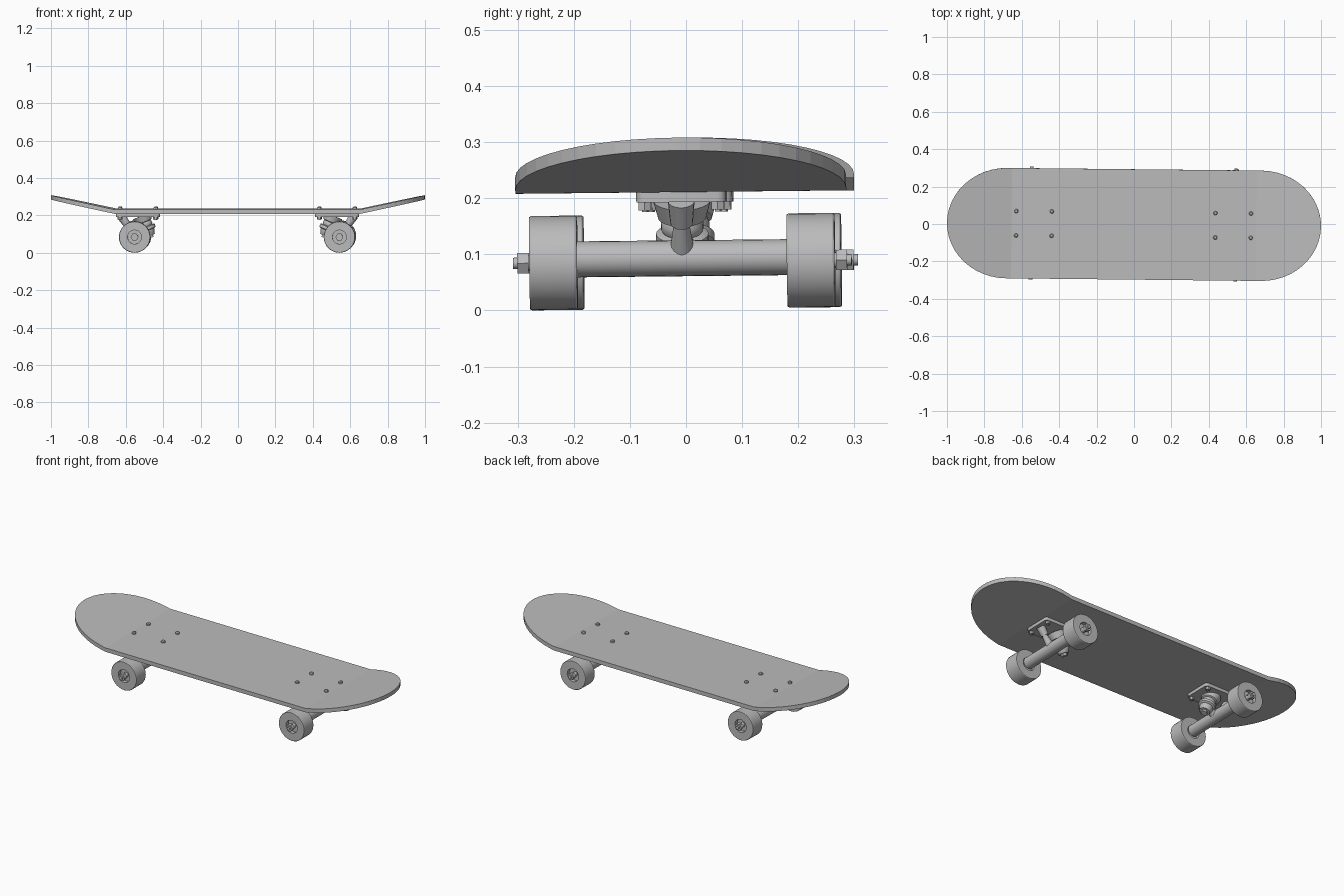
import bpy, bmesh, math
from mathutils import Matrix, Vector

if "Cube" in bpy.data.objects:
    bpy.data.objects.remove(bpy.data.objects["Cube"])

grey = bpy.data.materials.new("plain_grey")
grey.diffuse_color = (0.5, 0.5, 0.5, 1)
grey.use_nodes = True
grey.node_tree.nodes["Principled BSDF"].inputs["Base Color"].default_value = grey.diffuse_color
# the whole board leans and turns very slightly
POSE = Matrix.Rotation(math.radians(-0.6), 4, 'Z') @ Matrix.Rotation(math.radians(0.6), 4, 'X')


def finish(name, bm, matrix=Matrix(), smooth=True):
    bmesh.ops.remove_doubles(bm, verts=bm.verts, dist=1e-5)
    bmesh.ops.recalc_face_normals(bm, faces=bm.faces)
    mesh = bpy.data.meshes.new(name)
    bm.to_mesh(mesh)
    bm.free()
    mesh.materials.append(grey)
    ob = bpy.data.objects.new(name, mesh)
    bpy.context.collection.objects.link(ob)
    ob.matrix_world = POSE @ matrix
    if smooth:
        bpy.ops.object.select_all(action='DESELECT')
        ob.select_set(True)
        bpy.context.view_layer.objects.active = ob
        bpy.ops.object.shade_smooth_by_angle(angle=math.radians(32))
    return ob


def lathe(name, profile, start, direction, sides=24, smooth=True):
    """Turn (radius, distance) points around an axis from start along direction."""
    bm = bmesh.new()
    rings = []
    for r, d in profile:
        rings.append([bm.verts.new((r * math.cos(2 * math.pi * i / sides),
                                    r * math.sin(2 * math.pi * i / sides), d)) for i in range(sides)])
    for a, b in zip(rings, rings[1:]):
        for i in range(sides):
            j = (i + 1) % sides
            bm.faces.new((a[i], a[j], b[j], b[i]))
    bm.faces.new(rings[0])
    bm.faces.new(rings[-1])
    turn = Vector(direction).to_track_quat('Z', 'Y').to_matrix().to_4x4()
    return finish(name, bm, Matrix.Translation(start) @ turn, smooth)


def rod(name, start, end, r0, r1=None, sides=24, smooth=True):
    axis = Vector(end) - Vector(start)
    return lathe(name, [(r0, 0), (r1 or r0, axis.length)], start, axis, sides, smooth)


def box(name, centre, size, bevel=0.0):
    bm = bmesh.new()
    bmesh.ops.create_cube(bm, size=1)
    bmesh.ops.scale(bm, vec=size, verts=bm.verts)
    if bevel:
        edges = [e for e in bm.edges if abs(e.verts[0].co.z - e.verts[1].co.z) > 1e-4]
        bmesh.ops.bevel(bm, geom=edges, offset=bevel, segments=3, affect='EDGES', profile=0.5)
    return finish(name, bm, Matrix.Translation(centre))


# deck: flat middle, straight upturned ends, rounded outline
KINK, ROUND, HALF, THICK = 0.655, 0.68, 0.295, 0.023
half_stations = [(KINK, HALF)]
for k in range(13):
    t = math.pi / 2 * k / 12
    half_stations.append((ROUND + (1 - ROUND) * math.sin(t), max(HALF * math.cos(t), 0.004)))
stations = [(-x, w) for x, w in reversed(half_stations)] + half_stations
bm = bmesh.new()
rows = []
for x, w in stations:
    top = 0.234 + max(0, abs(x) - KINK) * 0.074 / (1 - KINK)
    rows.append([bm.verts.new(p) for p in
                 ((x, -w, top), (x, w, top), (x, w, top - THICK), (x, -w, top - THICK))])
for a, b in zip(rows, rows[1:]):
    for i in range(4):
        j = (i + 1) % 4
        bm.faces.new((a[i], a[j], b[j], b[i]))
bm.faces.new(rows[0])
bm.faces.new(rows[-1])
finish("deck", bm, smooth=False)

AXLE_Z, WHEEL_R = 0.087, 0.084
WHEEL = [(0.018, 0.022), (0.037, 0.022), (0.037, 0), (WHEEL_R - 0.002, 0), (WHEEL_R, 0.003),
         (WHEEL_R, 0.082), (WHEEL_R - 0.002, 0.085), (0.037, 0.085), (0.037, 0.066), (0.018, 0.066)]

# trucks: s is the outward direction along the board
for s, cx, label in ((-1, -0.55, "left"), (1, 0.545, "right")):
    def at(out, y, z):
        return (cx + s * out, y, z)

    plate_x = cx - s * 0.015
    box(label + "_base_plate", (plate_x, 0, 0.202), (0.235, 0.16, 0.018), 0.015)
    for bx in (plate_x - 0.095, plate_x + 0.095):
        for y in (-0.065, 0.065):
            lathe(label + "_deck_bolt", [(0.005, 0.176), (0.005, 0.235), (0.011, 0.235), (0.011, 0.242),
                                         (0.007, 0.247)], (bx, y, 0), (0, 0, 1), 12)
            rod(label + "_bolt_nut", (bx, y, 0.179), (bx, y, 0.194), 0.013, sides=6, smooth=False)

    # axle housing, axle, wheels and nuts
    rod(label + "_axle_housing", at(0, -0.19, AXLE_Z + 0.006), at(0, 0.19, AXLE_Z + 0.006), 0.032)
    rod(label + "_axle", at(0, -0.302, AXLE_Z), at(0, 0.302, AXLE_Z), 0.010, sides=16)
    for d in (-1, 1):
        lathe(label + "_wheel", WHEEL, at(0, d * 0.272, AXLE_Z), (0, -d, 0), 32)
        rod(label + "_washer", at(0, d * 0.25, AXLE_Z), at(0, d * 0.276, AXLE_Z), 0.014, sides=16)
        rod(label + "_axle_nut", at(0, d * 0.274, AXLE_Z), at(0, d * 0.294, AXLE_Z), 0.021,
            sides=6, smooth=False)

    # tilted kingpin with seat, bushings and hanger ring
    tilt = Vector((-s * 0.42, 0, -1)).normalized()
    start = Vector(at(-0.035, 0, 0.198))
    lathe(label + "_kingpin_seat", [(0.052, 0), (0.043, 0.035), (0.036, 0.038)], start, tilt)
    lathe(label + "_upper_bushing", [(0.034, 0.036), (0.038, 0.045), (0.038, 0.056), (0.034, 0.064)],
          start, tilt)
    lathe(label + "_hanger_ring", [(0.040, 0.062), (0.047, 0.066), (0.047, 0.082), (0.040, 0.086)],
          start, tilt)
    lathe(label + "_lower_bushing", [(0.036, 0.084), (0.036, 0.094), (0.026, 0.112), (0.028, 0.112),
                                     (0.028, 0.116)], start, tilt)
    rod(label + "_kingpin_nut", start + tilt * 0.114, start + tilt * 0.128, 0.018, sides=6, smooth=False)
    rod(label + "_hanger_neck", at(-0.005, 0, AXLE_Z + 0.012), start + tilt * 0.074, 0.030, 0.018)

    # pivot arm rising outward into its cup
    rod(label + "_pivot_arm", at(0.01, 0, 0.105), at(0.062, 0, 0.172), 0.022, 0.011, sides=16)
    rod(label + "_pivot_cup", at(0.046, 0, 0.155), at(0.074, 0, 0.196), 0.020, 0.024, sides=16)
